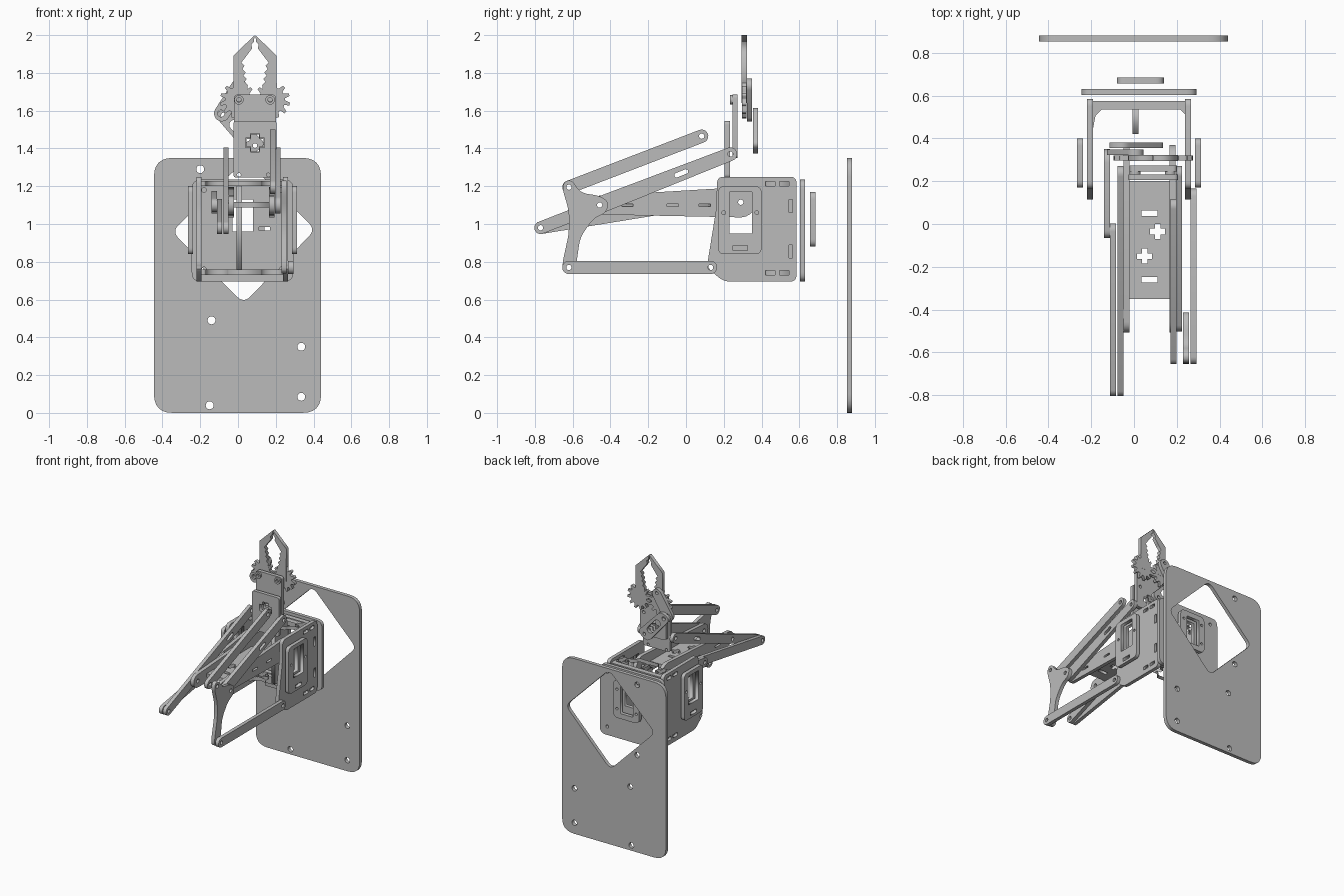
import bpy
from math import sin, cos, pi, atan2
from mathutils import Matrix, Vector

if "Cube" in bpy.data.objects:
    bpy.data.objects.remove(bpy.data.objects["Cube"])

grey = bpy.data.materials.new("plain grey")
grey.use_nodes = True
tone = (0.5, 0.5, 0.5, 1)
grey.diffuse_color = tone
grey.node_tree.nodes["Principled BSDF"].inputs["Base Color"].default_value = tone

# Local (u, v, thickness) to world for sheets facing each axis
FACING = {
    "x": Matrix(((0, 0, 1), (1, 0, 0), (0, 1, 0))),
    "y": Matrix(((1, 0, 0), (0, 0, -1), (0, 1, 0))),
    "z": Matrix.Identity(3),
}


# Outline helpers
def circle(u, v, r, n=20):
    return [(u + r * cos(2 * pi * i / n), v + r * sin(2 * pi * i / n)) for i in range(n)]


def rect(u0, u1, v0, v1):
    return [(u0, v0), (u1, v0), (u1, v1), (u0, v1)]


def rounded(points, r, steps=6):
    pts = [Vector(p) for p in points]
    out = []
    for i, p in enumerate(pts):
        a, b = pts[i - 1] - p, pts[(i + 1) % len(pts)] - p
        s = p + a.normalized() * min(r, a.length * 0.48)
        e = p + b.normalized() * min(r, b.length * 0.48)
        for k in range(steps + 1):
            t = k / steps
            out.append(tuple(s * (1 - t) ** 2 + p * 2 * t * (1 - t) + e * t * t))
    return out


def capsule(a, b, ra, rb, n=10):
    ang = atan2(b[1] - a[1], b[0] - a[0])
    out = []
    for c, r, start in ((a, ra, ang + pi / 2), (b, rb, ang - pi / 2)):
        out += [(c[0] + r * cos(start + pi * i / n), c[1] + r * sin(start + pi * i / n))
                for i in range(n + 1)]
    return out


def cross(u, v, a, b):
    return [(u - a, v - b), (u - b, v - b), (u - b, v - a), (u + b, v - a),
            (u + b, v - b), (u + a, v - b), (u + a, v + b), (u + b, v + b),
            (u + b, v + a), (u - b, v + a), (u - b, v + b), (u - a, v + b)]


def sheet(name, axis, lo, hi, outline, holes=()):
    """Laser-cut sheet: filled outline with holes, between lo and hi on an axis."""
    curve = bpy.data.curves.new(name, "CURVE")
    curve.dimensions = "2D"
    curve.fill_mode = "BOTH"
    curve.extrude = (hi - lo) / 2
    for loop in [outline, *holes]:
        spline = curve.splines.new("POLY")
        spline.points.add(len(loop) - 1)
        for point, (u, v) in zip(spline.points, loop):
            point.co = (u, v, 0, 1)
        spline.use_cyclic_u = True
    temp = bpy.data.objects.new(name + "_outline", curve)
    bpy.context.scene.collection.objects.link(temp)
    graph = bpy.context.evaluated_depsgraph_get()
    mesh = bpy.data.meshes.new_from_object(temp.evaluated_get(graph))
    bpy.data.objects.remove(temp)
    mesh.transform(FACING[axis].to_4x4())
    shift = Vector((0, 0, 0))
    shift["xyz".index(axis)] = (lo + hi) / 2
    mesh.transform(Matrix.Translation(shift))
    mesh.materials.clear()
    mesh.materials.append(grey)
    obj = bpy.data.objects.new(name, mesh)
    bpy.context.scene.collection.objects.link(obj)
    return obj


T = 0.028  # sheet thickness


def bar(name, x, a, b, r=0.035, rb=None, extra=()):
    rb = rb or r
    sheet(name, "x", x, x + T, capsule(a, b, r, rb),
          [circle(*a, 0.014), circle(*b, 0.014), *extra])


# Base board with diamond opening and screw holes
diamond = rounded([(0.03, 0.58), (0.41, 0.97), (0.04, 1.34), (-0.35, 0.96)], 0.05)
screws = [(-0.14, 0.49), (0.335, 0.35), (0.335, 0.085), (-0.15, 0.04),
          (-0.2, 1.29), (-0.2, 0.75)]
sheet("base_board", "y", 0.852, 0.88, rounded(rect(-0.445, 0.44, 0, 1.35), 0.1),
      [diamond] + [circle(u, v, 0.021) for u, v in screws])

# Back plate and its motor collar
sheet("back_plate", "y", 0.603, 0.631, rounded(rect(-0.245, 0.293, 0.695, 1.235), 0.05),
      [rect(-0.03, 0.08, 0.96, 1.13), rect(0.11, 0.17, 0.965, 0.985)]
      + [circle(u, v, 0.012) for u in (-0.18, 0.23) for v in (0.76, 1.18)])
sheet("back_motor_collar", "y", 0.657, 0.685, rounded(rect(-0.08, 0.14, 0.88, 1.17), 0.04),
      [rect(-0.03, 0.08, 0.92, 1.13)]
      + [circle(u, v, 0.01) for u in (-0.055, 0.11) for v in (0.95, 1.1)])

# Body sides and outer motor collars
side = rounded([(0.2, 0.695), (0.585, 0.695), (0.585, 1.25), (0.165, 1.25),
                (0.16, 1.08), (0.11, 0.77)], 0.035)
window = rect(0.23, 0.35, 0.95, 1.17)
tabs = [rect(u, u + 0.05, v, v + 0.025) for u in (0.42, 0.495) for v in (0.73, 1.2)]
tabs += [rect(0.545, 0.565, v, v + 0.07) for v in (0.82, 1.06)]
collar = rounded(rect(0.17, 0.4, 0.84, 1.2), 0.035)
collar_holes = [window, rect(0.25, 0.325, 0.86, 0.885),
                circle(0.2, 1.06, 0.01), circle(0.375, 1.06, 0.01)]
for label, side_x, collar_x in (("right", -0.22, -0.266), ("left", 0.238, 0.285)):
    sheet(label + "_body_side", "x", side_x, side_x + T, side,
          [window, circle(0.13, 0.77, 0.014), *tabs])
    sheet(label + "_motor_collar", "x", collar_x, collar_x + T, collar, collar_holes)

# Body decks and divider
deck_holes = [cross(-0.135, 0.49, 0.045, 0.016), cross(0.2, 0.49, 0.045, 0.016),
              rect(-0.005, 0.02, 0.445, 0.525)]
deck = [(-0.2, 0.4)]
for middle in (-0.11, 0.18):
    deck += [(middle - 0.06 * cos(pi * i / 10), 0.4 + 0.045 * sin(pi * i / 10))
             for i in range(11)]
deck += [(0.245, 0.4), (0.245, 0.575), (-0.2, 0.575)]
for label, z in (("upper", 1.2), ("lower", 0.73)):
    sheet(label + "_deck", "z", z, z + T, deck, deck_holes)
sheet("body_divider", "x", -0.007, 0.021, rect(0.42, 0.57, 0.75, 1.2))

# Main arm pair with slotted web between
shoulder, elbow, wrist = (0.29, 1.115), (-0.457, 1.1), (0.235, 1.37)
crank_tip, tail = (-0.03, 1.1), (-0.77, 0.98)
slots = [rect(u, u + 0.06, 1.092, 1.106) for u in (-0.34, -0.1, 0.07)]
for label, x in (("right", -0.05), ("left", 0.165)):
    bar(label + "_main_arm", x, elbow, shoulder, 0.05, 0.08, slots)
sheet("arm_web", "z", 1.088, 1.116, rect(-0.025, 0.168, -0.35, 0.2),
      [rect(0.035, 0.11, v - 0.013, v + 0.013) for v in (0.05, -0.26)]
      + [cross(0.11, -0.035, 0.035, 0.013), cross(0.05, -0.15, 0.035, 0.013)])

# Forearms, drive link and crank
bar("right_forearm", -0.078, tail, wrist, 0.033, 0.036,
    [capsule((-0.05, 1.258), (0.0, 1.278), 0.012, 0.012), circle(*elbow, 0.014)])
bar("left_forearm", 0.197, elbow, wrist, 0.045, 0.036,
    [capsule((-0.05, 1.258), (0.0, 1.278), 0.012, 0.012)])
bar("drive_link", -0.112, tail, crank_tip, 0.033)
bar("drive_crank", -0.14, crank_tip, shoulder, 0.035, 0.06)

# Elbow rocker and its two parallel links
upper, lower = (-0.62, 1.195), (-0.62, 0.77)
rocker = rounded([(-0.655, 1.19), (-0.64, 1.23), (-0.6, 1.23), (-0.56, 1.165), (-0.46, 1.15),
                  (-0.41, 1.12), (-0.42, 1.06), (-0.49, 1.03), (-0.56, 0.93), (-0.585, 0.76),
                  (-0.605, 0.735), (-0.65, 0.745), (-0.655, 0.79), (-0.62, 0.95),
                  (-0.62, 1.07)], 0.04)
sheet("elbow_rocker", "x", 0.23, 0.23 + T, rocker,
      [circle(*p, 0.014) for p in (upper, elbow, lower)])
bar("upper_link", 0.17, upper, (0.083, 1.465))
bar("lower_link", 0.265, lower, (0.13, 0.77))

# Gripper bracket and cover plate
sheet("gripper_bracket", "y", 0.205, 0.232, rounded(rect(-0.025, 0.205, 1.245, 1.545), 0.02),
      [cross(0.09, 1.43, 0.05, 0.025), circle(0.005, 1.26, 0.01), circle(0.16, 1.26, 0.01)])
sheet("gripper_cover", "y", 0.245, 0.273, rounded(rect(-0.02, 0.2, 1.35, 1.685), 0.02),
      [cross(0.09, 1.43, 0.045, 0.02)]
      + [circle(u, v, 0.012) for u in (0.005, 0.17) for v in (1.52, 1.66)])
for label, x in (("right", 0.005), ("left", 0.17)):
    sheet(label + "_gripper_spacer", "y", 0.232, 0.246, circle(x, 1.657, 0.025),
          [circle(x, 1.657, 0.012)])

# Geared jaws, mirrored about the gripper centre line
MID = 0.09
inner = [(0.025, 1.68), (0.04, 1.72)]
inner += [(0.038 + 0.014 * (i % 2) + 0.003 * i, 1.735 + 0.017 * i) for i in range(8)]
inner += [(0.045, 1.89), (0.015, 1.93), (0.02, 1.95), (0.006, 1.965), (0.002, 2.0)]
jaw = [(0.114, 1.64), (0.05, 1.64)] + inner + [(0.115, 1.89)]
gear = [(0.09 + r * cos(2 * pi * (i + k) / 12), 1.655 + r * sin(2 * pi * (i + k) / 12))
        for i in range(12) for k, r in ((0, 0.07), (0.3, 0.07), (0.45, 0.096), (0.75, 0.096))]
for label, sign in (("right", -1), ("left", 1)):
    sheet(label + "_jaw", "y", 0.295, 0.322, [(MID + sign * u, v) for u, v in jaw])
    sheet(label + "_jaw_gear", "y", 0.296, 0.321, [(MID + sign * u, v) for u, v in gear],
          [circle(MID + sign * 0.09, 1.655, 0.012)])

# Gripper motor lever and motor collar
sheet("gripper_lever", "y", 0.322, 0.349, capsule((-0.085, 1.585), (0.005, 1.73), 0.042, 0.04),
      [circle(-0.09, 1.585, 0.018), circle(0.005, 1.74, 0.012)])
sheet("gripper_motor_collar", "y", 0.354, 0.38,
      rounded([(-0.13, 1.58), (0.06, 1.36), (0.15, 1.42), (-0.05, 1.625)], 0.04),
      [circle(-0.075, 1.575, 0.015), circle(0.09, 1.415, 0.012),
       capsule((-0.02, 1.525), (0.04, 1.46), 0.026, 0.026)])
